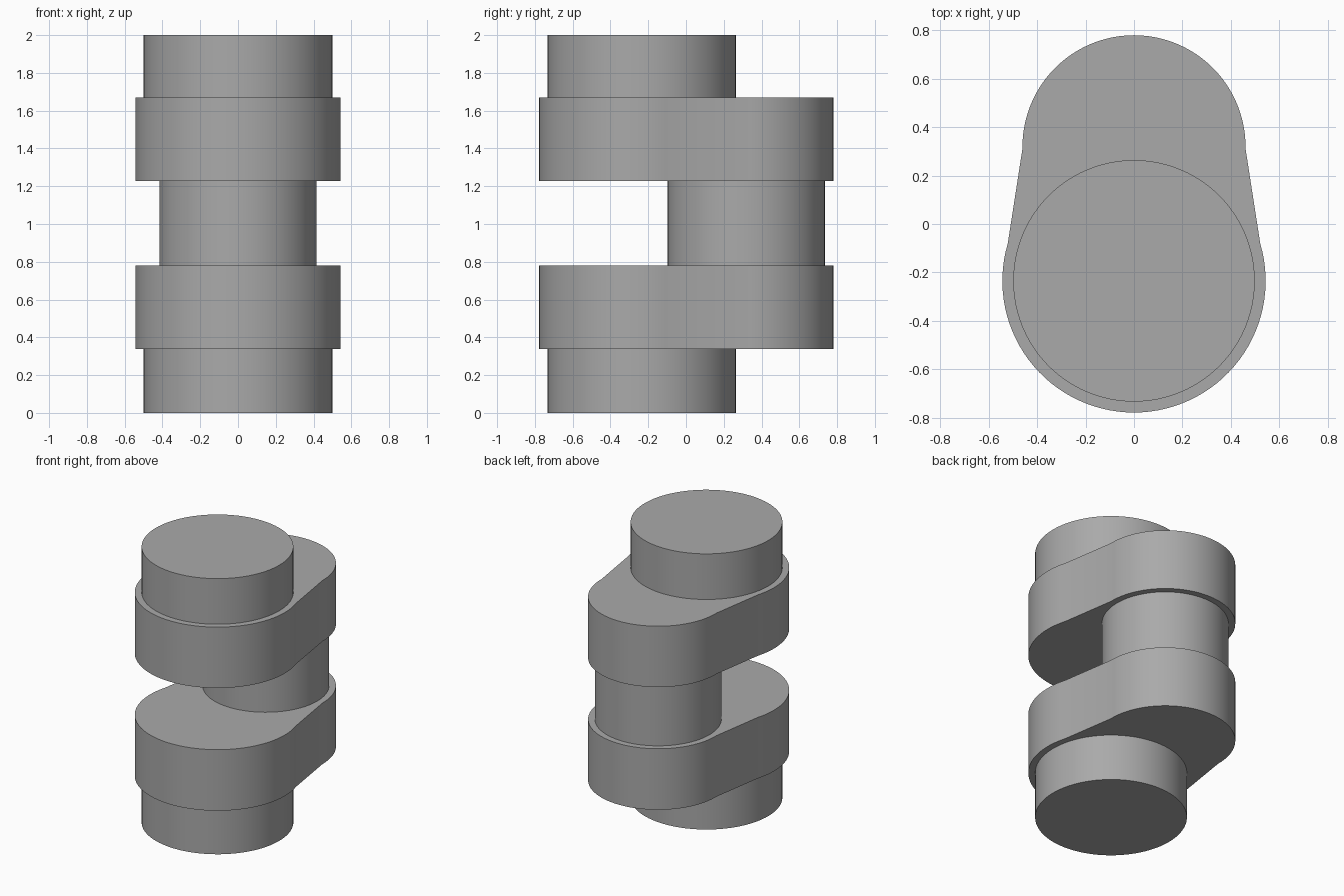
import bpy
import bmesh
from math import cos, sin, radians, pi

cube = bpy.data.objects.get("Cube")
if cube:
    bpy.data.objects.remove(cube, do_unlink=True)

MAIN_Y, PIN_Y = -0.235, 0.319

steel = bpy.data.materials.new("plain grey steel")
steel.use_nodes = True
GREY = (0.4, 0.4, 0.4, 1)
steel.diffuse_color = GREY
steel.node_tree.nodes["Principled BSDF"].inputs["Base Color"].default_value = GREY


def arc(cy, r, start, end, steps):
    """Points on an arc centred on x = 0, angles in degrees."""
    angles = [radians(start + (end - start) * i / steps) for i in range(steps + 1)]
    return [(r * cos(a), cy + r * sin(a)) for a in angles]


def extrude(name, outline, z0, z1):
    """Solid prism of an outline, smooth around its wall."""
    bm = bmesh.new()
    base = bm.faces.new([bm.verts.new((x, y, z0)) for x, y in outline])
    result = bmesh.ops.extrude_face_region(bm, geom=[base], use_keep_orig=True)
    top = [v for v in result["geom"] if isinstance(v, bmesh.types.BMVert)]
    bmesh.ops.translate(bm, verts=top, vec=(0, 0, z1 - z0))
    bmesh.ops.recalc_face_normals(bm, faces=bm.faces)
    mesh = bpy.data.meshes.new(name)
    bm.to_mesh(mesh)
    bm.free()
    mesh.materials.append(steel)
    obj = bpy.data.objects.new(name, mesh)
    bpy.context.collection.objects.link(obj)
    bpy.ops.object.select_all(action="DESELECT")
    obj.select_set(True)
    bpy.context.view_layer.objects.active = obj
    bpy.ops.object.shade_smooth_by_angle(angle=radians(30))


def disc(cy, r):
    return arc(cy, r, 0, 360, 96)[:-1]


# Web outline: small round end, straight flanks, large round end
web = arc(PIN_Y, 0.461, -1, 181, 48) + arc(MAIN_Y, 0.544, 163.5, 376.5, 60)

# Main journals, webs and the offset crank pin
extrude("lower_journal", disc(MAIN_Y, 0.499), 0, 0.337)
extrude("lower_web", web, 0.337, 0.78)
extrude("crank_pin", disc(PIN_Y, 0.416), 0.78, 1.227)
extrude("upper_web", web, 1.227, 1.669)
extrude("upper_journal", disc(MAIN_Y, 0.499), 1.669, 2)
